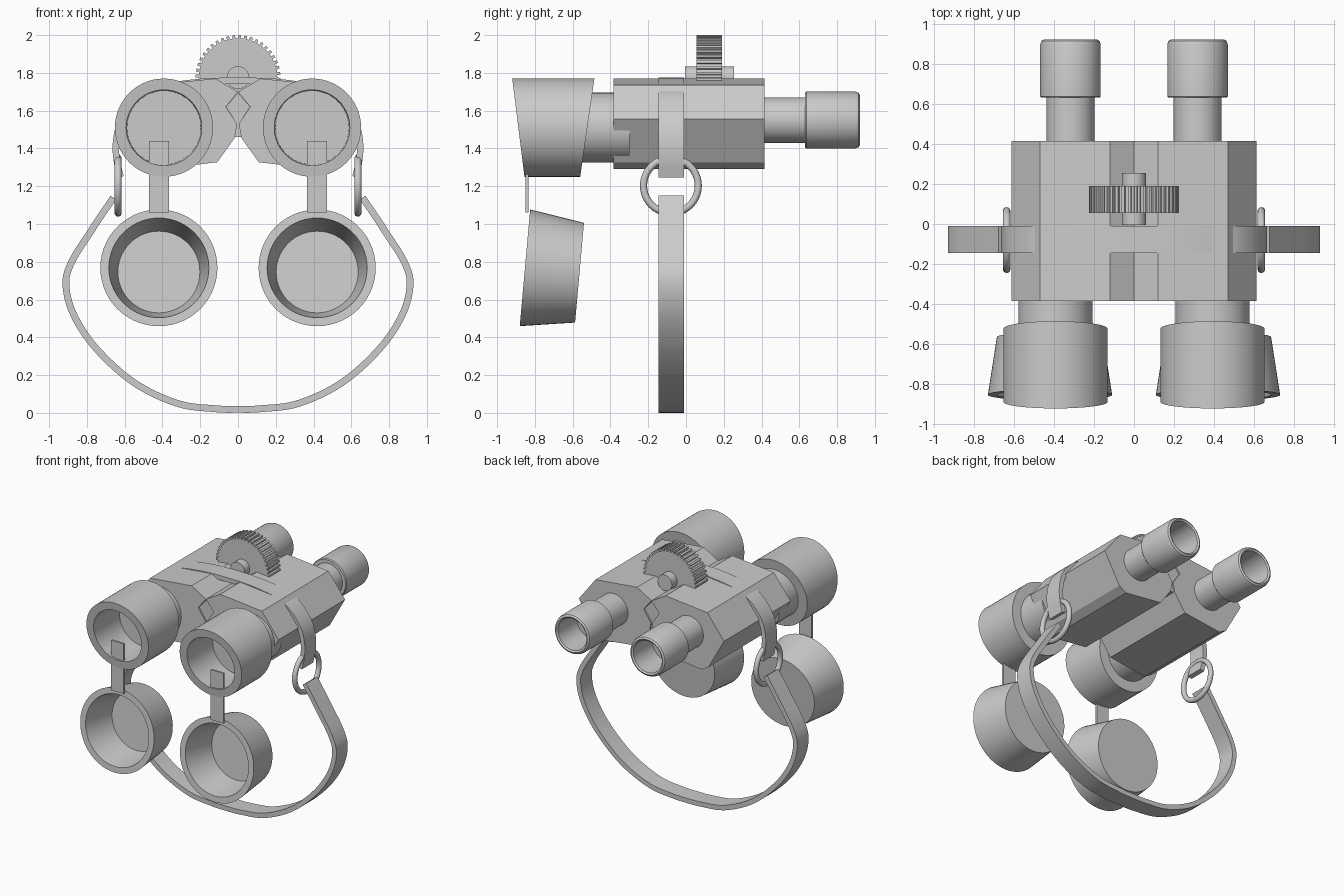
import bpy, bmesh, math
from mathutils import Vector, Matrix

cube = bpy.data.objects.get("Cube")
if cube:
    bpy.data.objects.remove(cube, do_unlink=True)

GREY = (0.6, 0.6, 0.6, 1.0)
mat = bpy.data.materials.new("plain grey")
mat.use_nodes = True
mat.diffuse_color = GREY
mat.node_tree.nodes["Principled BSDF"].inputs["Base Color"].default_value = GREY


def finish(name, bm, smooth=False):
    bmesh.ops.recalc_face_normals(bm, faces=bm.faces)
    mesh = bpy.data.meshes.new(name)
    bm.to_mesh(mesh)
    bm.free()
    mesh.materials.append(mat)
    obj = bpy.data.objects.new(name, mesh)
    bpy.context.collection.objects.link(obj)
    if smooth:
        bpy.ops.object.select_all(action='DESELECT')
        obj.select_set(True)
        bpy.context.view_layer.objects.active = obj
        bpy.ops.object.shade_smooth_by_angle(angle=math.radians(35))
    return obj


def loft(name, rings, smooth=False):
    """Skin a list of equal rings of points and cap both ends."""
    bm = bmesh.new()
    loops = [[bm.verts.new(p) for p in ring] for ring in rings]
    n = len(loops[0])
    for a, b in zip(loops, loops[1:]):
        for i in range(n):
            j = (i + 1) % n
            bm.faces.new((a[i], a[j], b[j], b[i]))
    bm.faces.new(loops[0])
    bm.faces.new(loops[-1])
    return finish(name, bm, smooth)


def prism(name, outline, y0, y1):
    return loft(name, [[(x, y, z) for x, z in outline] for y in (y0, y1)])


def revolve(name, profile, centre, tilt=0.0, seg=56):
    """Turn (radius, y, end slope) rows around a y axis through centre."""
    spin = Matrix.Rotation(tilt, 3, 'X')
    rings = []
    for r, y, slope in profile:
        ring = []
        for i in range(seg):
            t = 2 * math.pi * i / seg
            dz = r * math.sin(t)
            ring.append(Vector(centre) + spin @ Vector((r * math.cos(t), y + slope * dz, dz)))
        rings.append(ring)
    return loft(name, rings, True)


def ribbon(name, pts, y0, y1, thick, steps=8):
    """Flat band following a smooth path in the xz plane."""
    p = [Vector(q) for q in pts]
    p = [2 * p[0] - p[1]] + p + [2 * p[-1] - p[-2]]
    path = []
    for a, b, c, d in zip(p, p[1:], p[2:], p[3:]):
        for k in range(steps):
            t = k / steps
            path.append(0.5 * (2 * b + (c - a) * t + (2 * a - 5 * b + 4 * c - d) * t * t
                               + (3 * b - a - 3 * c + d) * t ** 3))
    path.append(p[-2])
    rings = []
    for i, q in enumerate(path):
        tan = (path[min(i + 1, len(path) - 1)] - path[max(i - 1, 0)]).normalized()
        off = Vector((-tan.y, tan.x)) * thick / 2
        u, v = q + off, q - off
        rings.append([(u.x, y0, u.y), (u.x, y1, u.y), (v.x, y1, v.y), (v.x, y0, v.y)])
    return loft(name, rings, True)


def mirrored(half):
    """Path through x = 0 made from its left half, ending on the centre."""
    return half + [(-x, z) for x, z in reversed(half[:-1])]


# Faceted body halves
body = [(0.12, 1.77), (0.47, 1.735), (0.61, 1.555), (0.48, 1.325), (0.42, 1.29),
        (0.11, 1.327), (0.018, 1.455), (0.004, 1.53), (0.065, 1.62), (0, 1.70)]

for side, label in ((1, "left"), (-1, "right")):
    prism(label + "_body", [(side * x, z) for x, z in body], -0.385, 0.415)

    # Objective neck and its slant-ended hood
    ox = side * 0.392
    revolve(label + "_objective_neck", [(0.185, -0.3, 0), (0.185, -0.57, 0)], (ox, 0, 1.51))
    revolve(label + "_objective_hood",
            [(0.26, -0.5225, 0.144), (0.26, -0.8875, -0.125),
             (0.2, -0.8875, -0.125), (0.195, -0.585, 0)], (ox, 0, 1.51))

    # Eyepiece neck and hollow eyecup
    ex = side * 0.317
    revolve(label + "_eyepiece_neck", [(0.12, 0.35, 0), (0.12, 0.66, 0)], (ex, 0, 1.55))
    revolve(label + "_eyecup",
            [(0.145, 0.63, 0), (0.151, 0.637, 0), (0.151, 0.895, 0), (0.145, 0.913, 0),
             (0.132, 0.921, 0), (0.12, 0.913, 0), (0.116, 0.69, 0)], (ex, 0, 1.55))

    # Hanging lens cap and the tab that holds it
    cx = side * 0.419
    revolve(label + "_lens_cap",
            [(0.265, 0.29, 0), (0.31, 0, 0), (0.265, 0, 0), (0.217, 0.25, 0)],
            (cx, -0.8525, 0.768), tilt=-0.089)
    w = 0.053
    prism(label + "_cap_tab",
          [(cx - w, 1.06), (cx + w, 1.06), (cx + w, 1.44), (cx - w, 1.44)], -0.85, -0.835)

    # Strap ring
    bpy.ops.mesh.primitive_torus_add(
        major_radius=0.145, minor_radius=0.019, major_segments=40, minor_segments=12,
        location=(side * 0.635, -0.08, 1.203), rotation=(0, math.pi / 2, 0))
    ring = bpy.context.object
    ring.name = label + "_strap_ring"
    ring.data.materials.append(mat)
    bpy.ops.object.shade_smooth_by_angle(angle=math.radians(35))

# Central hinge between the halves
prism("hinge", [(0, 1.695), (0.064, 1.62), (0.004, 1.53), (0.017, 1.46),
                (-0.017, 1.46), (-0.004, 1.53), (-0.064, 1.62)], -0.375, 0.405)

# Toothed focus wheel and axle
teeth = 44
gear = []
for i in range(teeth):
    for part, r in ((0, 0.208), (0.45, 0.208), (0.5, 0.225), (0.95, 0.225)):
        t = 2 * math.pi * (i + part) / teeth
        gear.append((r * math.cos(t), 1.775 + r * math.sin(t)))
prism("focus_wheel", gear, 0.055, 0.19)
revolve("focus_axle", [(0.06, -0.005, 0), (0.06, 0.255, 0)], (0, 0, 1.775), seg=32)

# Band over the body, and the carrying strap below
ribbon("body_band", mirrored([(0.622, 1.25), (0.642, 1.34), (0.646, 1.43), (0.625, 1.53),
                              (0.575, 1.61), (0.5, 1.68), (0.4, 1.723), (0.2, 1.752),
                              (0, 1.758)]), -0.145, -0.01, 0.034)
ribbon("carrying_strap", mirrored([(0.66, 1.14), (0.78, 0.96), (0.88, 0.8), (0.911, 0.68),
                                   (0.87, 0.52), (0.75, 0.34), (0.55, 0.16), (0.32, 0.05),
                                   (0.12, 0.022), (0, 0.019)]), -0.145, -0.01, 0.036)
